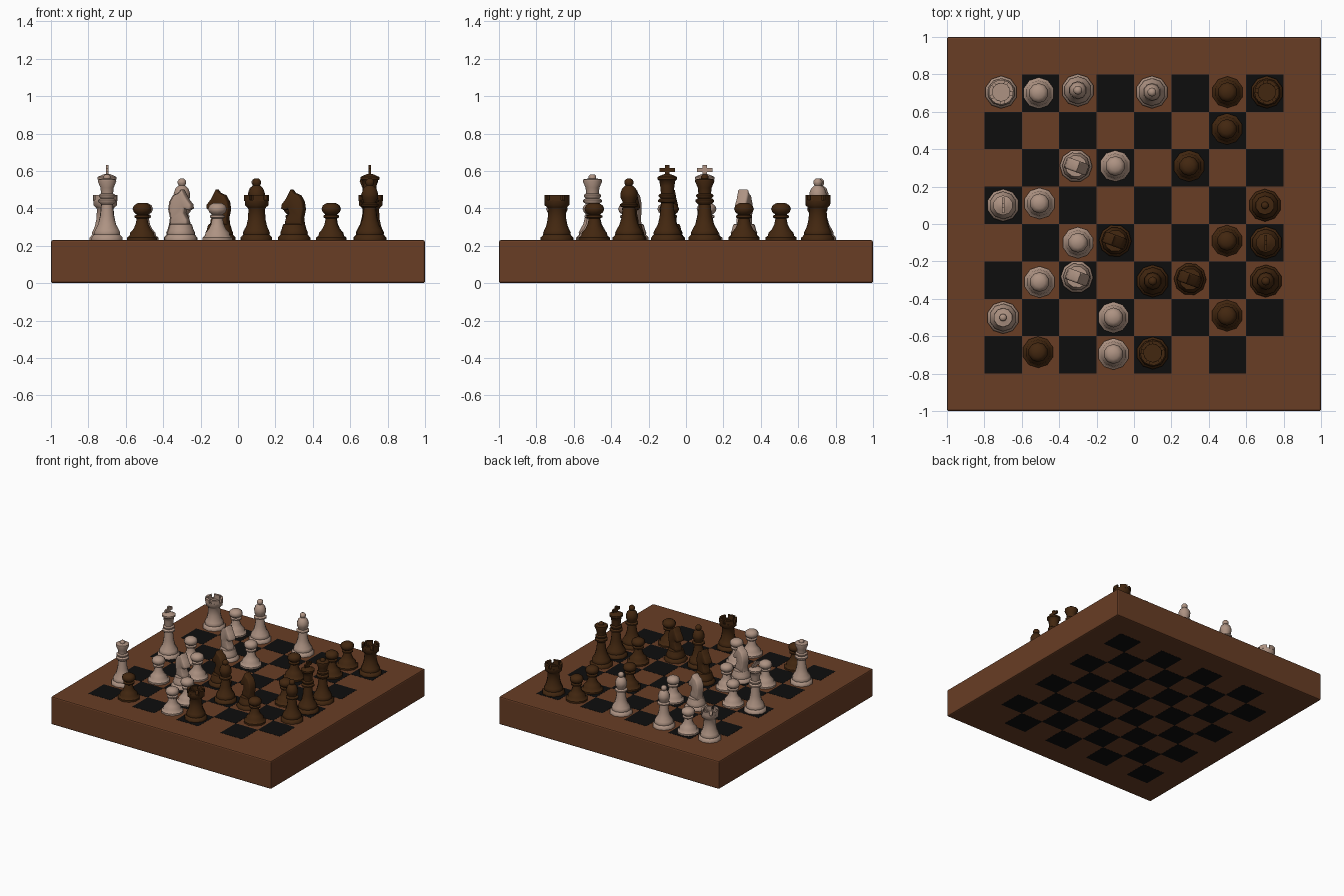
import bpy, bmesh, math
from mathutils import Matrix, Vector

if "Cube" in bpy.data.objects:
    bpy.data.objects.remove(bpy.data.objects["Cube"])

TOP = 0.23      # playing surface height
SIDES = 10


def material(name, rgb):
    m = bpy.data.materials.new(name)
    m.diffuse_color = (*rgb, 1)
    m.use_nodes = True
    m.node_tree.nodes["Principled BSDF"].inputs["Base Color"].default_value = m.diffuse_color
    return m


WOOD = material("board brown", (0.14, 0.047, 0.018))
BLACK = material("square black", (0.004, 0.004, 0.004))
LIGHT = material("light pieces", (0.42, 0.29, 0.225))
DARK = material("dark pieces", (0.055, 0.02, 0.005))


def box(bm, lo, hi):
    size = Vector(hi) - Vector(lo)
    mid = (Vector(hi) + Vector(lo)) / 2
    return bmesh.ops.create_cube(
        bm, size=1, matrix=Matrix.Translation(mid) @ Matrix.Diagonal((*size, 1)))


def lathe(bm, profile, n=SIDES):
    """Revolve (radius, z) points around z; both ends are capped."""
    rings = []
    for r, z in profile:
        rings.append([bm.verts.new((r * math.cos(2 * math.pi * (i + .5) / n),
                                    r * math.sin(2 * math.pi * (i + .5) / n), z))
                      for i in range(n)])
    for a, b in zip(rings, rings[1:]):
        for i in range(n):
            j = (i + 1) % n
            bm.faces.new((a[i], a[j], b[j], b[i]))
    bm.faces.new(rings[0][::-1])
    bm.faces.new(rings[-1])


def finish(bm, name):
    bmesh.ops.recalc_face_normals(bm, faces=bm.faces)
    me = bpy.data.meshes.new(name)
    bm.to_mesh(me)
    bm.free()
    return me


def place(me, name, loc=(0, 0, 0), rot=0):
    ob = bpy.data.objects.new(name, me)
    bpy.context.collection.objects.link(ob)
    ob.location = loc
    ob.rotation_euler.z = rot
    return ob


# --- Board block with softened edges
bm = bmesh.new()
box(bm, (-1, -1, 0.001), (1, 1, TOP))
bmesh.ops.bevel(bm, geom=bm.edges[:], offset=0.01, segments=2, profile=0.5, affect='EDGES')
me = finish(bm, "board")
me.materials.append(WOOD)
place(me, "board")

# --- Black squares run right through the board
bm = bmesh.new()
for i in range(8):
    for j in range(8):
        if (i + j) % 2 == 0:
            x, y = -0.8 + 0.2 * i, -0.8 + 0.2 * j
            box(bm, (x, y, 0), (x + 0.2, y + 0.2, TOP + 0.001))
me = finish(bm, "black_squares")
me.materials.append(BLACK)
place(me, "black_squares")

# --- Piece profiles (radius, height above board)
FOOT = [(.087, 0), (.087, .014), (.078, .024), (.072, .03), (.074, .04), (.067, .055)]
PAWN = [(.084, 0), (.084, .014), (.07, .024), (.067, .04), (.048, .06), (.036, .085),
        (.03, .115), (.043, .122), (.043, .131), (.03, .137), (.046, .149),
        (.053, .167), (.046, .185), (.028, .197), (.005, .2)]
COLLAR = [(.05, .205), (.05, .215), (.037, .224), (.046, .233), (.046, .242), (.034, .25)]
KING = FOOT + [(.05, .085), (.04, .13), (.033, .2)] + COLLAR + \
    [(.038, .29), (.043, .318), (.053, .325), (.053, .338), (.03, .348), (.012, .355)]
QUEEN = FOOT + [(.05, .085), (.038, .13), (.032, .19)] + COLLAR + \
    [(.037, .28), (.052, .315), (.05, .325), (.036, .327), (.02, .331),
     (.02, .343), (.012, .35), (.003, .352)]
BISHOP = FOOT + [(.052, .08), (.04, .12), (.033, .175), (.049, .182), (.049, .192),
                 (.034, .2), (.036, .21), (.045, .228), (.046, .25), (.036, .277),
                 (.018, .293), (.024, .303), (.024, .316), (.014, .328), (.003, .33)]
ROOK = FOOT + [(.058, .075), (.05, .11), (.046, .165), (.052, .175), (.066, .187),
               (.067, .215), (.048, .215), (.048, .205), (.003, .205)]
BASE = FOOT + [(.062, .075), (.058, .085), (.02, .088)]


def battlements(bm):
    n = 5
    for k in range(n):
        a0 = 2 * math.pi * k / n
        bottom, upper = [], []
        for r, steps in ((.067, (0, .5, 1)), (.048, (1, .5, 0))):
            for t in steps:
                a = a0 + t * 2 * math.pi / n * .75
                p = (r * math.cos(a), r * math.sin(a))
                bottom.append(bm.verts.new((*p, .21)))
                upper.append(bm.verts.new((*p, .241)))
        bm.faces.new(bottom[::-1])
        bm.faces.new(upper)
        for i in range(6):
            j = (i + 1) % 6
            bm.faces.new((bottom[i], bottom[j], upper[j], upper[i]))


def horse_head(bm):
    """Side silhouette facing +x, extruded across y and rounded."""
    outline = [(.045, .08), (.042, .11), (.022, .145), (.028, .168), (.05, .16),
               (.066, .17), (.064, .19), (.04, .22), (.026, .245), (.012, .272),
               (-.004, .252), (-.034, .24), (-.054, .205), (-.06, .165),
               (-.05, .12), (-.055, .08)]
    f = bm.faces.new([bm.verts.new((x, -.031, z)) for x, z in outline])
    ext = bmesh.ops.extrude_face_region(bm, geom=[f])["geom"]
    vs = [g for g in ext if isinstance(g, bmesh.types.BMVert)]
    bmesh.ops.translate(bm, verts=vs, vec=(0, .062, 0))
    rim = [e for g in ext + [f] if isinstance(g, bmesh.types.BMFace) for e in g.edges]
    bmesh.ops.bevel(bm, geom=list(set(rim)), offset=.01, segments=2,
                    profile=0.5, affect='EDGES')


def cross(bm):
    box(bm, (-.007, -.011, .35), (.007, .011, .401))
    box(bm, (-.007, -.042, .364), (.007, .042, .386))


KINDS = {"pawn": (PAWN, None), "rook": (ROOK, battlements), "knight": (BASE, horse_head),
         "bishop": (BISHOP, None), "queen": (QUEEN, None), "king": (KING, cross)}


def piece_mesh(kind, side, mat):
    profile, extra = KINDS[kind]
    bm = bmesh.new()
    lathe(bm, profile)
    if extra:
        extra(bm)
    me = finish(bm, f"{side}_{kind}")
    me.materials.append(mat)
    me.polygons.foreach_set("use_smooth", [True] * len(me.polygons))
    me.set_sharp_from_angle(angle=math.radians(50))
    return me


# --- Where every piece stands
LAYOUT = {
    "light": (LIGHT, 0, {
        "pawn": [(-.51, .70), (-.10, .31), (-.505, .11), (-.30, -.10), (-.505, -.31),
                 (-.11, -.50), (-.11, -.695)],
        "rook": [(-.71, .705)], "knight": [(-.31, .31), (-.305, -.283)],
        "bishop": [(-.30, .715), (.096, .705)],
        "queen": [(-.70, -.50)], "king": [(-.70, .10)]}),
    "dark": (DARK, math.pi, {
        "pawn": [(.50, .705), (.497, .508), (.294, .31), (.497, -.09), (.497, -.49),
                 (-.513, -.685)],
        "rook": [(.71, .705), (.10, -.69)], "knight": [(-.10, -.09), (.30, -.295)],
        "bishop": [(.10, -.305), (.705, -.305)],
        "queen": [(.70, .10)], "king": [(.705, -.10)]}),
}
for side, (mat, turn, pieces) in LAYOUT.items():
    for kind, spots in pieces.items():
        me = piece_mesh(kind, side, mat)
        skew = math.radians(-20) if kind == "knight" else 0
        for k, (x, y) in enumerate(spots):
            place(me, f"{side}_{kind}_{k + 1}", (x, y, TOP), turn + skew)
